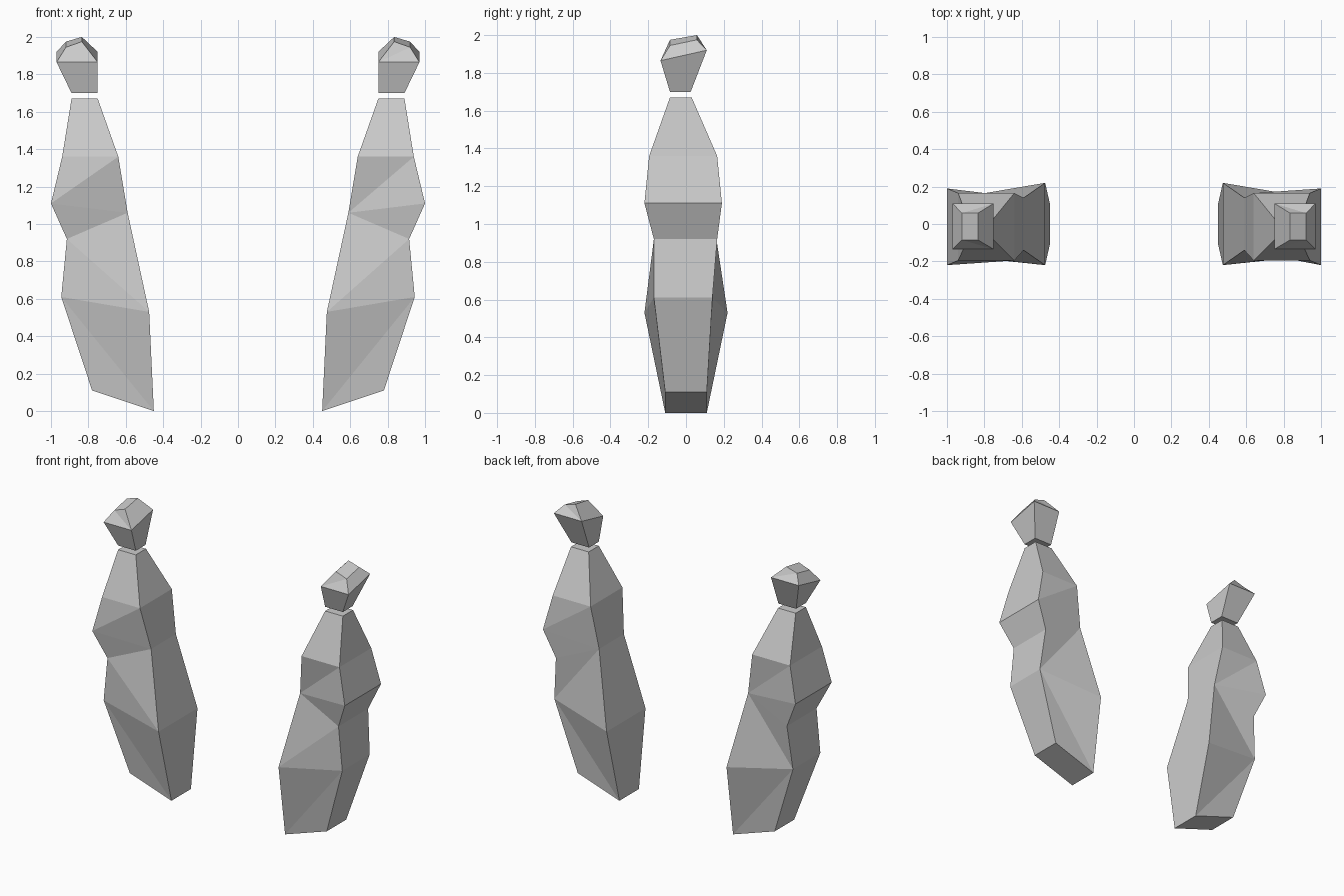
import bpy
import bmesh

cube = bpy.data.objects.get("Cube")
if cube:
    bpy.data.objects.remove(cube, do_unlink=True)

# Single stone grey
stone = bpy.data.materials.new("stone_grey")
stone.use_nodes = True
GREY = (0.6, 0.6, 0.6, 1.0)
stone.diffuse_color = GREY
stone.node_tree.nodes["Principled BSDF"].inputs["Base Color"].default_value = GREY


def ring(outer, inner, outer_y, inner_y=None):
    """Four corners: outer front, inner front, inner back, outer back."""
    inner_y = inner_y or outer_y
    (ox, oz), (ix, iz) = outer, inner
    return [(ox, outer_y[0], oz), (ix, inner_y[0], iz),
            (ix, inner_y[1], iz), (ox, outer_y[1], oz)]


def loft(name, rings, side, falls_inward):
    """Join stacked rings; front and back are folded along a chosen diagonal."""
    bm = bmesh.new()
    cache = {}

    def vert(p):
        if p not in cache:
            cache[p] = bm.verts.new((p[0] * side, p[1], p[2]))
        return cache[p]

    def face(*points):
        unique = list(dict.fromkeys(points))
        if len(unique) > 2:
            bm.faces.new([vert(p) for p in unique])

    for row, (low, high) in enumerate(zip(rings, rings[1:])):
        # Flat inner and outer sides
        for a, b in ((1, 2), (3, 0)):
            face(low[a], low[b], high[b], high[a])
        # Folded front and back
        for o, i, front in ((0, 1, True), (3, 2, False)):
            if falls_inward(row, front, side):
                face(high[o], low[i], low[o])
                face(high[o], high[i], low[i])
            else:
                face(high[i], low[i], low[o])
                face(high[i], low[o], high[o])
    face(*rings[0])
    face(*rings[-1])
    bmesh.ops.recalc_face_normals(bm, faces=bm.faces)
    mesh = bpy.data.meshes.new(name)
    bm.to_mesh(mesh)
    bm.free()
    mesh.materials.append(stone)
    obj = bpy.data.objects.new(name, mesh)
    bpy.context.collection.objects.link(obj)


def body_fold(row, front, side):
    if row == 1:
        return front
    if row == 3:
        return front == (side > 0)
    return True


waist = (0.59, 1.06)
body = [
    ring((0.78, 0.11), (0.45, 0.0), (-0.11, 0.11)),
    ring((0.945, 0.61), (0.475, 0.53), (-0.17, 0.14), (-0.22, 0.22)),
    ring((0.915, 0.92), waist, (-0.17, 0.165), (-0.14, 0.14)),
    ring((1.0, 1.11), waist, (-0.22, 0.19), (-0.14, 0.14)),
    ring((0.94, 1.36), (0.64, 1.36), (-0.195, 0.165)),
    ring((0.89, 1.67), (0.75, 1.67), (-0.085, 0.03)),
]

# Head: tapered neck, tilted brow and small sloping crown
front_y, back_y = -0.135, 0.11
head = [
    ring((0.89, 1.7), (0.75, 1.7), (-0.085, 0.025)),
    [(0.97, front_y, 1.865), (0.75, front_y, 1.865),
     (0.75, back_y, 1.92), (0.97, back_y, 1.92)],
    [(0.92, -0.085, 1.945), (0.835, -0.085, 1.975),
     (0.835, 0.058, 2.0), (0.92, 0.058, 1.975)],
]

for label, side in (("left", 1), ("right", -1)):
    loft(label + "_body", body, side, body_fold)
    loft(label + "_head", head, side, lambda row, front, s: True)
